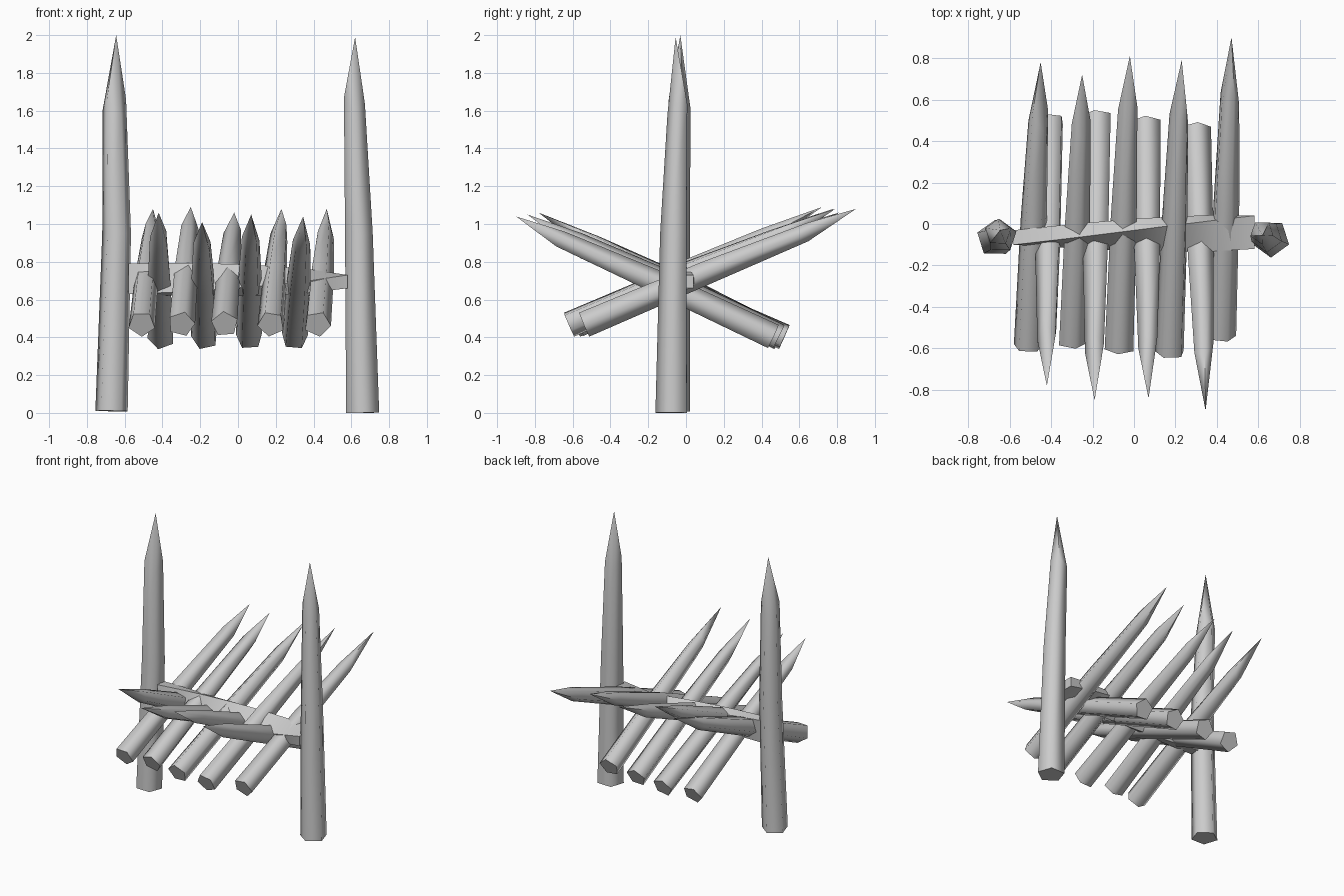
import bpy, bmesh, math
from mathutils import Vector

cube = bpy.data.objects.get("Cube")
if cube:
    bpy.data.objects.remove(cube, do_unlink=True)

grey = bpy.data.materials.new("weathered grey")
grey.use_nodes = True
GREY = (0.6, 0.6, 0.6, 1)
grey.diffuse_color = GREY
grey.node_tree.nodes["Principled BSDF"].inputs["Base Color"].default_value = GREY


def finish(name, bm):
    bmesh.ops.recalc_face_normals(bm, faces=bm.faces)
    mesh = bpy.data.meshes.new(name)
    bm.to_mesh(mesh)
    bm.free()
    mesh.materials.append(grey)
    obj = bpy.data.objects.new(name, mesh)
    bpy.context.collection.objects.link(obj)
    bpy.ops.object.select_all(action="DESELECT")
    obj.select_set(True)
    bpy.context.view_layer.objects.active = obj
    bpy.ops.object.shade_smooth_by_angle(angle=math.radians(75))


def loft(bm, rings):
    for a, b in zip(rings, rings[1:]):
        for i in range(len(a)):
            j = (i + 1) % len(a)
            bm.faces.new((a[i], a[j], b[j], b[i]))


def pointed_log(name, stations, tip, phase, sides=5):
    """Hewn log: rings of (centre, radius) across the axis, closed by a point."""
    bm = bmesh.new()
    tip = Vector(tip)
    axis = (tip - Vector(stations[0][0])).normalized()
    side = Vector((1, 0, 0))
    side = (side - axis * side.dot(axis)).normalized()
    up = axis.cross(side)
    rings = []
    for k, (centre, radius) in enumerate(stations):
        ring = []
        for i in range(sides):
            a = phase + math.tau * i / sides
            # the shoulder is cut unevenly so the point looks hewn
            shift = 0.05 * math.sin(2 * a + phase) if k == len(stations) - 1 else 0
            ring.append(bm.verts.new(Vector(centre) + axis * shift
                        + (side * math.cos(a) + up * math.sin(a)) * radius))
        rings.append(ring)
    loft(bm, rings)
    bm.faces.new(rings[0])
    point = bm.verts.new(tip)
    for i in range(sides):
        bm.faces.new((rings[-1][i], rings[-1][(i + 1) % sides], point))
    finish(name, bm)


# Upright posts
pointed_log("right_post", [((-0.67, -0.07, 0.01), 0.09), ((-0.643, -0.06, 0.95), 0.08),
            ((-0.655, -0.04, 1.62), 0.065)], (-0.645, -0.03, 2), 0.3)
pointed_log("left_post", [((0.66, -0.07, 0), 0.092), ((0.64, -0.06, 0.95), 0.077),
            ((0.617, -0.04, 1.62), 0.058)], (0.62, -0.055, 1.99), 0.94)


# Slanted stakes: base (x, y), tip (x, y, z)
def stake(name, base, base_z, tip, phase):
    b, t = Vector((*base, base_z)), Vector(tip)
    pointed_log(name, [(b, 0.073), (b.lerp(t, 0.45), 0.066),
                       (b.lerp(t, 0.8) - Vector((0, 0, 0.012)), 0.049)], t, phase)


rear = [((-0.51, -0.59), (-0.45, 0.78, 1.08)), ((-0.30, -0.57), (-0.25, 0.72, 1.09)),
        ((-0.07, -0.6), (-0.02, 0.81, 1.06)), ((0.175, -0.62), (0.23, 0.79, 1.08)),
        ((0.42, -0.54), (0.47, 0.90, 1.08))]
front = [((-0.405, 0.5), (-0.42, -0.78, 1.06)), ((-0.175, 0.52), (-0.19, -0.85, 1.01)),
         ((0.06, 0.49), (0.07, -0.84, 1.05)), ((0.3, 0.46), (0.345, -0.90, 1.04))]
for i, (base, tip) in enumerate(rear):
    stake(f"rear_stake_{i + 1}", base, 0.47, tip, 0.3 + 0.9 * i)
for i, (base, tip) in enumerate(front):
    stake(f"front_stake_{i + 1}", base, 0.40, tip, 0.7 + 1.1 * i)

# Crossbar: a plank that twists from upright to flat along its length
bm = bmesh.new()
rings = []
for i in range(7):
    f = i / 6
    tilt = math.radians(90) * (1 - f) ** 0.8
    wide, thick = 0.08, 0.035
    centre = Vector((-0.58 + 1.16 * f, -0.065 + 0.025 * f, 0.71 - 0.015 * f))
    u = Vector((0, math.cos(tilt), math.sin(tilt)))
    v = Vector((0, -math.sin(tilt), math.cos(tilt)))
    rings.append([bm.verts.new(centre + u * wide * p + v * thick * q)
                  for p, q in ((-1, -1), (1, -1), (1, 1), (-1, 1))])
loft(bm, rings)
bm.faces.new(rings[0])
bm.faces.new(rings[-1])
finish("crossbar", bm)
